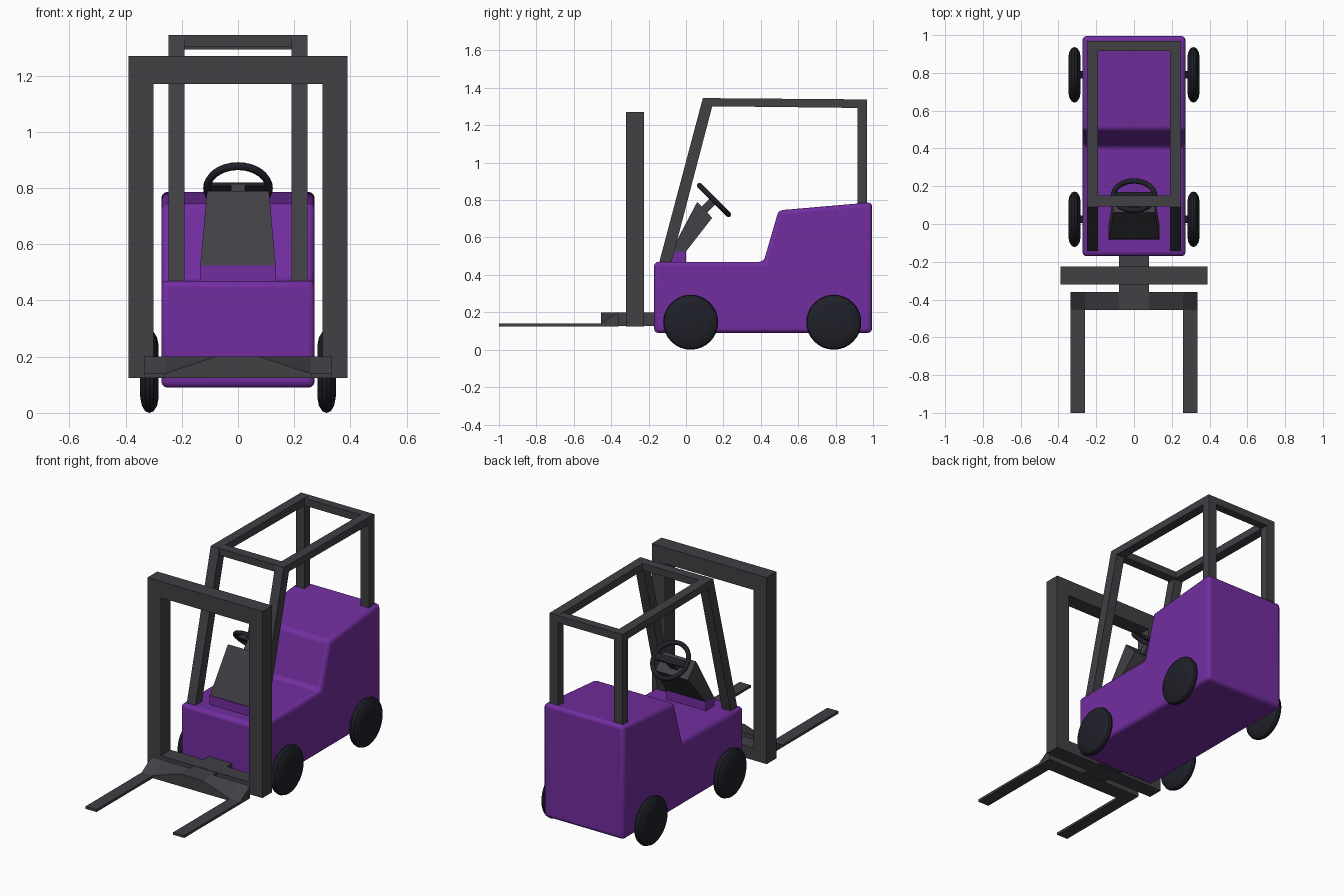
import bpy, bmesh, math
from mathutils import Matrix, Vector

cube = bpy.data.objects.get("Cube")
if cube:
    bpy.data.objects.remove(cube, do_unlink=True)


def material(name, rgb):
    m = bpy.data.materials.new(name)
    m.use_nodes = True
    m.diffuse_color = (*rgb, 1)
    m.node_tree.nodes["Principled BSDF"].inputs["Base Color"].default_value = (*rgb, 1)
    return m


PURPLE = material("purple paint", (0.17, 0.027, 0.35))
GREY = material("dark grey steel", (0.052, 0.052, 0.06))
BLACK = material("black rubber", (0.014, 0.015, 0.022))


def finish(name, bm, mat):
    bmesh.ops.recalc_face_normals(bm, faces=bm.faces)
    mesh = bpy.data.meshes.new(name)
    bm.to_mesh(mesh)
    bm.free()
    mesh.materials.append(mat)
    ob = bpy.data.objects.new(name, mesh)
    bpy.context.collection.objects.link(ob)
    return ob


def smooth(ob, angle=40):
    bpy.ops.object.select_all(action='DESELECT')
    ob.select_set(True)
    bpy.context.view_layer.objects.active = ob
    bpy.ops.object.shade_smooth_by_angle(angle=math.radians(angle))


def loft(name, sections, mat):
    """Skin a list of matching 3D outlines and cap both ends."""
    bm = bmesh.new()
    rings = [[bm.verts.new(p) for p in s] for s in sections]
    n = len(rings[0])
    for a, b in zip(rings, rings[1:]):
        for i in range(n):
            j = (i + 1) % n
            bm.faces.new((a[i], a[j], b[j], b[i]))
    bm.faces.new(rings[0])
    bm.faces.new(rings[-1])
    return finish(name, bm, mat)


def prism(name, profile, x0, x1, mat):
    """Extrude a side profile (y, z) across x."""
    return loft(name, [[(x, y, z) for y, z in profile] for x in (x0, x1)], mat)


def box(name, x0, x1, y0, y1, z0, z1, mat):
    return prism(name, [(y0, z0), (y1, z0), (y1, z1), (y0, z1)], x0, x1, mat)


# Body with rounded edges
body = prism("body", [(-0.17, 0.09), (0.995, 0.09), (0.995, 0.788), (0.495, 0.745),
                      (0.415, 0.47), (-0.17, 0.47)], -0.273, 0.273, PURPLE)
bevel = body.modifiers.new("rounded edges", 'BEVEL')
bevel.width = 0.022
bevel.segments = 3
smooth(body, 30)

# Wheels, turned around the x axis
TYRE = [(-0.033, 0.0), (-0.033, 0.09), (-0.027, 0.122), (-0.014, 0.142),
        (0.0, 0.147), (0.014, 0.142), (0.027, 0.122), (0.033, 0.09), (0.033, 0.0)]


def wheel(name, x, y):
    bm = bmesh.new()
    vs = [bm.verts.new((a, 0, r)) for a, r in TYRE]
    edges = [bm.edges.new(pair) for pair in zip(vs, vs[1:])]
    bmesh.ops.spin(bm, geom=vs + edges, cent=(0, 0, 0), axis=(1, 0, 0),
                   angle=math.tau, steps=32)
    bmesh.ops.remove_doubles(bm, verts=bm.verts, dist=0.0005)
    bmesh.ops.translate(bm, verts=bm.verts, vec=(x, y, 0.147))
    smooth(finish(name, bm, BLACK), 35)


for end, y in (("front", 0.025), ("rear", 0.79)):
    for side, s in (("left", 1), ("right", -1)):
        wheel(f"{end}_{side}_wheel", s * 0.315, y)
    box(f"{end}_axle", -0.3, 0.3, y - 0.02, y + 0.02, 0.127, 0.167, BLACK)

# Mast frame
MAST_Y = (-0.32, -0.225)
box("mast_top_bar", -0.3, 0.3, *MAST_Y, 1.17, 1.27, GREY)
box("mast_bottom_bar", -0.3, 0.3, *MAST_Y, 0.125, 0.2, GREY)
box("mast_link", -0.08, 0.08, -0.37, -0.16, 0.127, 0.198, GREY)

# Fork carriage, sloping down towards each fork
carriage = []
for x, z in ((-0.335, 0.14), (-0.26, 0.14), (-0.08, 0.2),
             (0.08, 0.2), (0.26, 0.14), (0.335, 0.14)):
    carriage.append([(x, -0.455, 0.125), (x, -0.36, 0.125), (x, -0.36, 0.2), (x, -0.455, z)])
loft("fork_carriage", carriage, GREY)

# Cage front rails lean back, roof rails drop slightly to the rear
FRONT_POST = [(-0.145, 0.46), (-0.08, 0.46), (0.14, 1.30), (0.125, 1.345), (0.09, 1.345)]
ROOF_RAIL = [(0.1, 1.302), (0.965, 1.292), (0.965, 1.338), (0.1, 1.345)]
for side, s in (("left", 1), ("right", -1)):
    box(f"{side}_mast_post", s * 0.3, s * 0.39, *MAST_Y, 0.125, 1.27, GREY)
    box(f"{side}_fork", s * 0.26, s * 0.335, -1.0, -0.45, 0.125, 0.14, GREY)
    prism(f"{side}_cage_front_post", FRONT_POST, s * 0.19, s * 0.248, GREY)
    prism(f"{side}_roof_rail", ROOF_RAIL, s * 0.19, s * 0.248, GREY)
    box(f"{side}_cage_rear_post", s * 0.19, s * 0.248, 0.917, 0.968, 0.75, 1.337, GREY)
box("roof_front_bar", -0.19, 0.19, 0.092, 0.15, 1.302, 1.345, GREY)
box("roof_rear_bar", -0.19, 0.19, 0.917, 0.968, 1.292, 1.337, GREY)

# Steering console, tapering upwards from a painted base
box("console_base", -0.135, 0.135, -0.085, 0.0, 0.46, 0.525, PURPLE)
CONSOLE = [(-0.08, 0.525, 0.134), (0.0, 0.525, 0.134), (0.14, 0.705, 0.11), (0.06, 0.79, 0.11)]
loft("steering_console", [[(s * w, y, z) for y, z, w in CONSOLE] for s in (-1, 1)], GREY)

# Steering wheel, tilted towards the seat
TILT = Matrix.Translation((0, 0.15, 0.80)) @ Matrix.Rotation(math.radians(-45), 4, 'X')


def ring(name, radius, tube, mat, steps=32, sides=8):
    bm = bmesh.new()
    loop = [bm.verts.new((radius + tube * math.cos(math.tau * i / sides), 0,
                          tube * math.sin(math.tau * i / sides))) for i in range(sides)]
    edges = [bm.edges.new((loop[i], loop[i - 1])) for i in range(sides)]
    bmesh.ops.spin(bm, geom=loop + edges, cent=(0, 0, 0), axis=(0, 0, 1),
                   angle=math.tau, steps=steps)
    bmesh.ops.remove_doubles(bm, verts=bm.verts, dist=0.0005)
    ob = finish(name, bm, mat)
    ob.matrix_world = TILT
    smooth(ob, 60)


ring("steering_wheel_rim", 0.11, 0.014, BLACK)
spoke = box("steering_wheel_spoke", -0.108, 0.108, -0.02, 0.02, -0.009, 0.009, BLACK)
spoke.matrix_world = TILT
column = box("steering_column", -0.025, 0.025, -0.022, 0.022, -0.1, -0.005, GREY)
column.matrix_world = TILT
